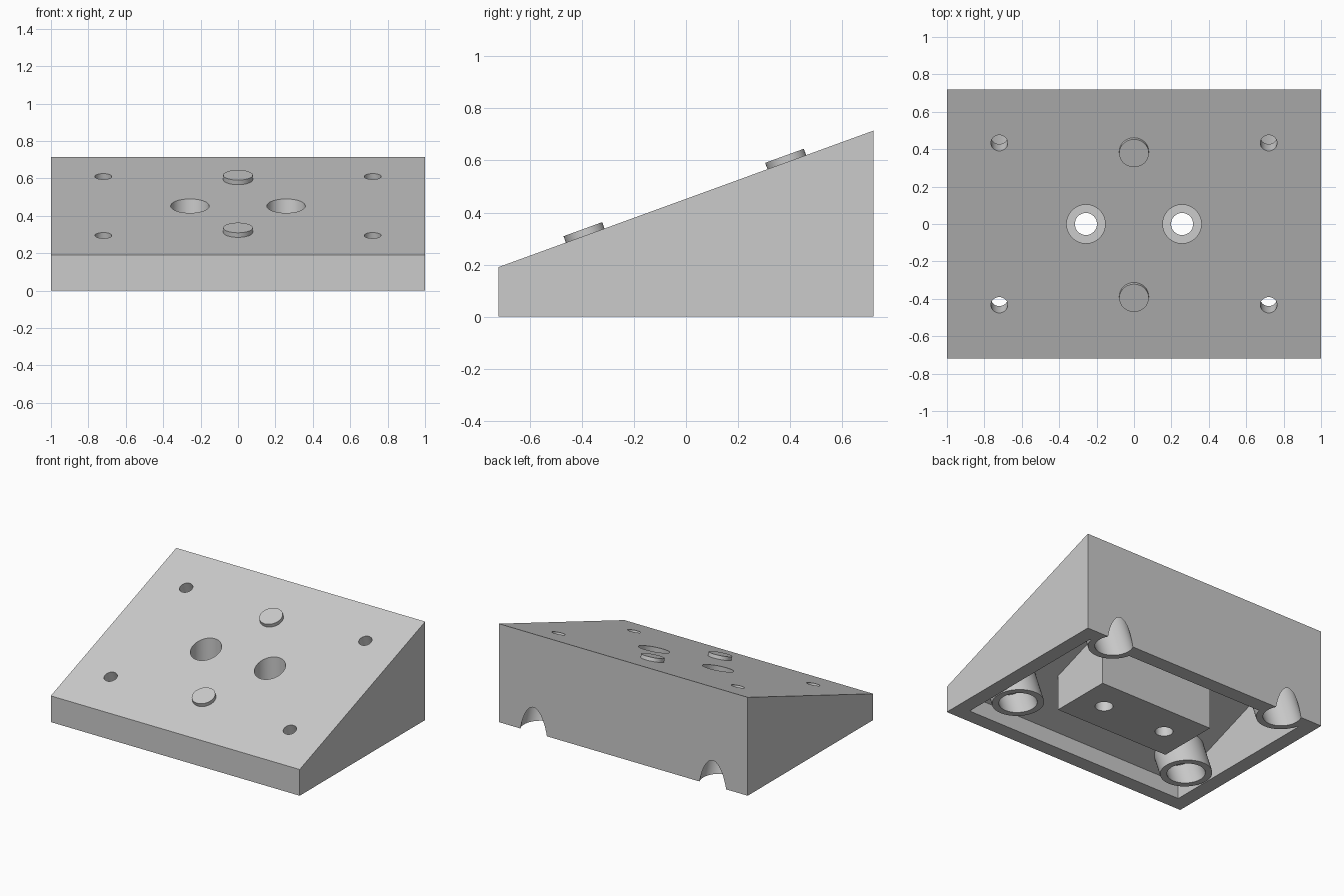
import bpy
import bmesh
import math
from mathutils import Vector, Matrix

HALF_X, HALF_Y = 1.0, 0.72
WALL = 0.107
TILT = math.radians(20)
MID_Z = 0.4525
NORMAL = Vector((0, -math.sin(TILT), math.cos(TILT)))

cube = bpy.data.objects.get("Cube")
if cube:
    bpy.data.objects.remove(cube, do_unlink=True)

grey = bpy.data.materials.new("light_grey")
grey.use_nodes = True
grey.diffuse_color = (0.6, 0.6, 0.6, 1)
grey.node_tree.nodes["Principled BSDF"].inputs["Base Color"].default_value = (0.6, 0.6, 0.6, 1)


def make_object(name, bm):
    bmesh.ops.recalc_face_normals(bm, faces=bm.faces)
    mesh = bpy.data.meshes.new(name)
    bm.to_mesh(mesh)
    bm.free()
    mesh.materials.append(grey)
    obj = bpy.data.objects.new(name, mesh)
    bpy.context.collection.objects.link(obj)
    return obj


def slope_z(y):
    return MID_Z + y * math.tan(TILT)


def wedge(name, half_x, half_y, bottom, drop=0):
    """Side profile with a sloping top, extruded across x."""
    bm = bmesh.new()
    profile = [(-half_y, bottom), (half_y, bottom),
               (half_y, slope_z(half_y) - drop), (-half_y, slope_z(-half_y) - drop)]
    face = bm.faces.new([bm.verts.new((-half_x, y, z)) for y, z in profile])
    side = bmesh.ops.extrude_face_region(bm, geom=[face])
    moved = [v for v in side["geom"] if isinstance(v, bmesh.types.BMVert)]
    bmesh.ops.translate(bm, verts=moved, vec=(2 * half_x, 0, 0))
    return make_object(name, bm)


def cylinder(name, start, end, radius):
    start, end = Vector(start), Vector(end)
    axis = end - start
    turn = Vector((0, 0, 1)).rotation_difference(axis).to_matrix().to_4x4()
    bm = bmesh.new()
    bmesh.ops.create_cone(bm, cap_ends=True, segments=64, radius1=radius, radius2=radius,
                          depth=axis.length,
                          matrix=Matrix.Translation((start + end) / 2) @ turn)
    return make_object(name, bm)


def cut(target, cutter):
    mod = target.modifiers.new("cut", "BOOLEAN")
    mod.operation = "DIFFERENCE"
    mod.solver = "EXACT"
    mod.object = cutter
    bpy.context.view_layer.objects.active = target
    bpy.ops.object.modifier_apply(modifier=mod.name)
    bpy.data.objects.remove(cutter, do_unlink=True)


def smooth(obj):
    bpy.ops.object.select_all(action="DESELECT")
    obj.select_set(True)
    bpy.context.view_layer.objects.active = obj
    bpy.ops.object.shade_smooth_by_angle(angle=math.radians(30))


screw_spots = [Vector((x, y, slope_z(y))) for x in (-0.72, 0.72) for y in (-0.433, 0.433)]

# Hollow underside, leaving a centre block and four tilted screw tubes standing
cavity = wedge("cavity", HALF_X - WALL, HALF_Y - WALL, -0.1, WALL / math.cos(TILT))
bm = bmesh.new()
bmesh.ops.create_cube(bm, size=1, matrix=Matrix.Diagonal((0.92, 0.455, 3, 1)))
cut(cavity, make_object("centre_block", bm))
for spot in screw_spots:
    cut(cavity, cylinder("tube", spot + NORMAL * 0.3, spot - NORMAL * 1.2, 0.167))

# Sloped body
body = wedge("wedge_body", HALF_X, HALF_Y, 0)
cut(body, cavity)

# Tilted screw holes with wide bores from below
for spot in screw_spots:
    cut(body, cylinder("bore", spot - NORMAL * WALL, spot - NORMAL * 1.2, 0.123))
    cut(body, cylinder("screw_hole", spot + NORMAL * 0.1, spot - NORMAL * 0.2, 0.045))

# Upright counterbored holes through the centre block
for x in (-0.257, 0.257):
    cut(body, cylinder("counterbore", (x, 0, WALL), (x, 0, 1), 0.103))
    cut(body, cylinder("through_hole", (x, 0, -0.1), (x, 0, 0.3), 0.059))
smooth(body)

# Raised locating discs on the slope
for name, y in (("front_disc", -0.387), ("back_disc", 0.387)):
    base = Vector((0, y, slope_z(y)))
    smooth(cylinder(name, base - NORMAL * 0.02, base + NORMAL * 0.026, 0.079))
